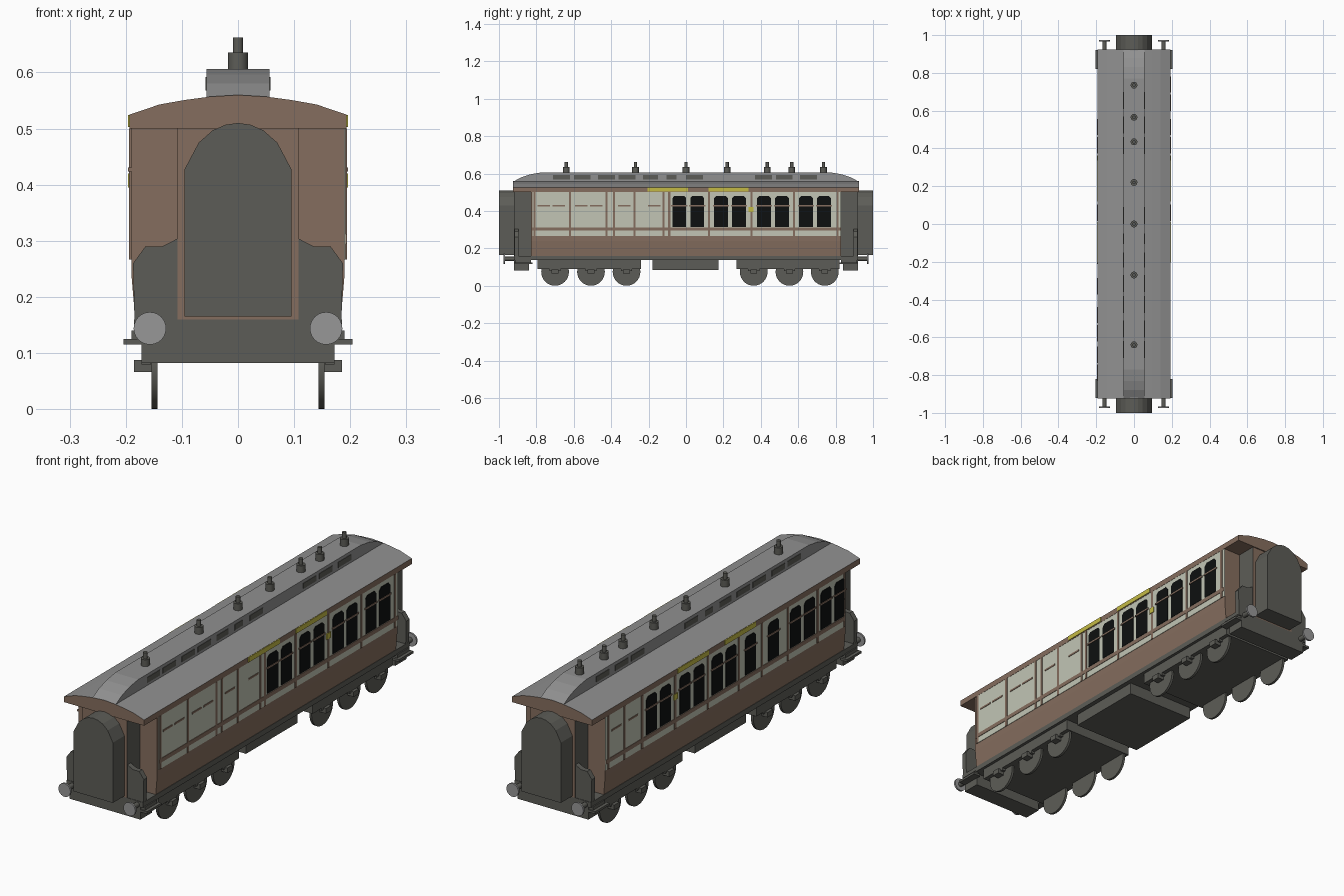
import bpy, bmesh, math

if "Cube" in bpy.data.objects:
    bpy.data.objects.remove(bpy.data.objects["Cube"])

def mat(name, c):
    m = bpy.data.materials.new(name)
    m.diffuse_color = (*c, 1)
    m.use_nodes = True
    m.node_tree.nodes["Principled BSDF"].inputs["Base Color"].default_value = m.diffuse_color
    return m

BROWN = mat("brown paint", (0.235, 0.155, 0.112))
CREAM = mat("cream paint", (0.54, 0.56, 0.46))
DARK = mat("dark grey iron", (0.108, 0.108, 0.095))
ROOF = mat("roof grey", (0.28, 0.28, 0.28))
STEEL = mat("buffer steel", (0.31, 0.31, 0.31))
BLACK = mat("window black", (0.004, 0.005, 0.005))
YELLOW = mat("yellow lining", (0.55, 0.49, 0.06))

def prism(name, pts, axis, a, b, m, m2=None, rule=None):
    """Extrude a profile along X (pts = y,z) or Y (pts = x,z) from a to b."""
    bm = bmesh.new()
    def place(p, t):
        return (t, p[0], p[1]) if axis == 'X' else (p[0], t, p[1])
    lo = [bm.verts.new(place(p, a)) for p in pts]
    hi = [bm.verts.new(place(p, b)) for p in pts]
    bm.faces.new(lo)
    bm.faces.new(hi[::-1])
    n = len(pts)
    for i in range(n):
        j = (i + 1) % n
        bm.faces.new((lo[i], hi[i], hi[j], lo[j]))
    bmesh.ops.recalc_face_normals(bm, faces=bm.faces)
    bm.normal_update()
    if rule:
        for f in bm.faces:
            f.material_index = int(rule(f.normal))
    me = bpy.data.meshes.new(name)
    bm.to_mesh(me)
    bm.free()
    me.materials.append(m)
    if m2:
        me.materials.append(m2)
    o = bpy.data.objects.new(name, me)
    bpy.context.collection.objects.link(o)
    return o

def box(name, x, y, z, m, m2=None, rule=None):
    pts = [(x[0], z[0]), (x[1], z[0]), (x[1], z[1]), (x[0], z[1])]
    return prism(name, pts, 'Y', y[0], y[1], m, m2, rule)

def cyl(name, r, depth, loc, axis, m, sides=24):
    rot = {'X': (0, math.pi / 2, 0), 'Y': (math.pi / 2, 0, 0), 'Z': (0, 0, 0)}[axis]
    bpy.ops.mesh.primitive_cylinder_add(vertices=sides, radius=r, depth=depth,
                                        location=loc, rotation=rot)
    o = bpy.context.object
    o.name = name
    o.data.materials.append(m)
    bpy.ops.object.shade_smooth_by_angle()
    return o

def mirrored(half):
    return half + [(-x, z) for x, z in reversed(half) if x > 0]

# Body shell with tucked-in lower sides
HX = 0.190
prism("body", mirrored([(0.183, 0.158), (HX, 0.24), (HX, 0.505)]), 'Y', -0.83, 0.83, BROWN)

# Canopy: brown fascia with grey arched roof on top
prism("roof", mirrored([(0.193, 0.50), (0.193, 0.525), (0.14, 0.543), (0.095, 0.551),
                        (0.05, 0.557), (0, 0.56)]),
      'Y', -0.925, 0.925, BROWN, ROOF, lambda n: n.z > 0.3)

# Raised lantern roof with sloped ends
ends = [(0.925, 0.556), (0.88, 0.58), (0.83, 0.596), (0.77, 0.606)]
prism("lantern_roof", ends + [(-y, z) for y, z in reversed(ends)], 'X', -0.056, 0.056, ROOF)

# Lantern windows
for s in (-1, 1):
    for a, b in ((-.71, -.62), (-.60, -.51), (-.47, -.38), (-.36, -.27), (-.23, -.15),
                 (-.105, -.05), (0, .09), (.37, .46), (.48, .57), (.61, .70)):
        box("lantern_window", sorted((s * 0.054, s * 0.058)), (a, b), (0.568, 0.592), DARK)

# Roof vents
for y in (-0.64, -0.27, 0.0, 0.22, 0.435, 0.565, 0.735):
    cyl("vent_base", 0.018, 0.04, (0, y, 0.616), 'Z', DARK, 16)
    cyl("vent_cap", 0.009, 0.03, (0, y, 0.647), 'Z', DARK, 12)

# Side panelling, windows and lining
PAIRS = {1: [0.012, 0.235, 0.465, 0.69], -1: [0.012, 0.235, 0.465, -0.53, -0.74]}
SINGLES = {1: [], -1: [-0.17, -0.33]}
BATTENS = {1: [-0.81, -0.62, -0.425, -0.385, -0.275, -0.12, -0.09, 0.123, 0.35, 0.578, 0.81],
           -1: [-0.82, -0.635, -0.43, -0.25, -0.09, 0.123, 0.35, 0.578, 0.70, 0.81]}
DASHES = {1: [-0.76, -0.68, -0.56, -0.48, -0.33, -0.17], -1: [0.64, 0.755]}

for s in (1, -1):
    def plate(name, y, z, m, top):
        box(name, sorted((s * (HX - 0.002), s * (HX + top))), y, z, m)
    plate("cream_panel", (-0.82, 0.83), (0.267, 0.50), CREAM, 0.002)
    plate("waist_rail", (-0.82, 0.83), (0.294, 0.312), BROWN, 0.004)
    for y in BATTENS[s]:
        plate("batten", (y - 0.006, y + 0.006), (0.267, 0.50), BROWN, 0.004)
    for y in DASHES[s]:
        plate("panel_lining", (y - 0.033, y + 0.033), (0.423, 0.431), BROWN, 0.004)
    for y in [c + d for c in PAIRS[s] for d in (-0.048, 0.048)] + SINGLES[s]:
        w = 0.037
        pts = [(y - w, 0.315), (y + w, 0.315), (y + w, 0.468), (y + w - 0.012, 0.481),
               (y - w + 0.012, 0.481), (y - w, 0.468)]
        prism("window", pts, 'X', s * (HX - 0.002), s * (HX + 0.004), BLACK)
        plate("window_bar", (y - w - 0.006, y + w + 0.006), (0.424, 0.431), BROWN, 0.006)
    for a, b in ((-0.205, 0.01), (0.12, 0.335)):
        plate("name_board", (a, b), (0.503, 0.524), YELLOW, 0.006)
    plate("crest", (0.335, 0.362), (0.395, 0.42), YELLOW, 0.006)

# Underframe
box("floor_frame", (-0.185, 0.185), (-0.92, 0.92), (0.137, 0.160), DARK)
box("battery_box", (-0.165, 0.165), (-0.18, 0.175), (0.085, 0.14), DARK)

# Bogies, wheels and axle boxes
for a, b, axles in ((-0.795, -0.24, (-0.70, -0.508, -0.318)),
                    (0.27, 0.82, (0.362, 0.553, 0.742))):
    box("bogie_frame", (-0.172, 0.172), (a, b), (0.09, 0.14), DARK)
    for y in axles:
        for s in (-1, 1):
            cyl("wheel", 0.074, 0.011, (s * 0.149, y, 0.074), 'X', DARK, 32)
            box("axle_box", sorted((s * 0.15, s * 0.185)), (y - 0.018, y + 0.018),
                (0.066, 0.088), DARK)
            box("axle_guard", sorted((s * 0.155, s * 0.172)), (y - 0.03, y + 0.03),
                (0.08, 0.095), DARK)

# Carriage ends
arch = mirrored([(0.095, 0.165), (0.095, 0.428), (0.07, 0.475), (0.045, 0.497),
                 (0.022, 0.507), (0, 0.51)])
for e in (-1, 1):
    def span(a, b):
        return sorted((e * a, e * b))
    box("vestibule", (-0.108, 0.108), span(0.82, 0.92), (0.158, 0.505), BROWN, DARK,
        lambda n: abs(n.x) > 0.5)
    prism("gangway", arch, 'Y', e * 0.90, e * 1.0, DARK)
    box("buffer_beam", (-0.172, 0.172), span(0.84, 0.92), (0.082, 0.14), DARK)
    for s in (-1, 1):
        gate = [(0.106, 0.14), (0.184, 0.14), (0.187, 0.26), (0.165, 0.29),
                (0.135, 0.29), (0.106, 0.305)]
        prism("platform_gate", [(s * x, z) for x, z in gate], 'Y', e * 0.895, e * 0.918, DARK)
        box("step_board", sorted((s * 0.17, s * 0.204)), span(0.82, 0.92), (0.115, 0.125), DARK)
        box("step_hanger", sorted((s * 0.17, s * 0.190)), span(0.83, 0.915), (0.12, 0.14), DARK)
        cyl("buffer_shank", 0.011, 0.06, (s * 0.157, e * 0.94, 0.144), 'Y', DARK, 16)
        cyl("buffer_head", 0.029, 0.008, (s * 0.157, e * 0.971, 0.144), 'Y', STEEL, 24)
